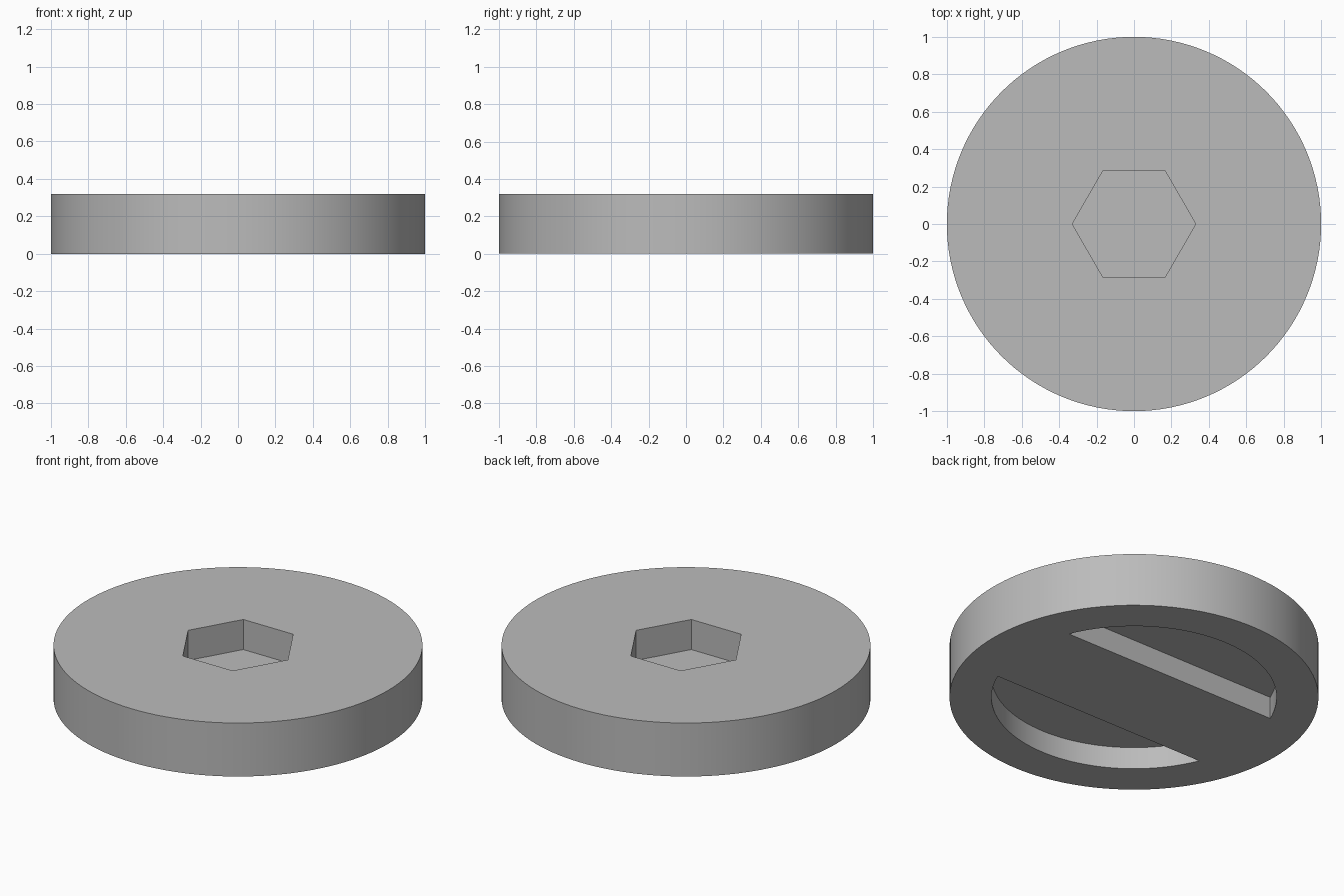
import bpy
import bmesh
from math import asin, cos, pi, sin

RADIUS, HEIGHT = 1.0, 0.32
POCKET_RADIUS, POCKET_DEPTH = 0.773, 0.132
BAR_HALF = 0.3
HEX_RADIUS, HEX_DEPTH = 0.33, 0.18
OVERCUT = 0.1

if "Cube" in bpy.data.objects:
    bpy.data.objects.remove(bpy.data.objects["Cube"], do_unlink=True)

grey = bpy.data.materials.new("grey")
grey.use_nodes = True
colour = (0.5, 0.5, 0.5, 1)
grey.diffuse_color = colour
grey.node_tree.nodes["Principled BSDF"].inputs["Base Color"].default_value = colour


def arc(radius, start, end, steps):
    """Points along an arc, both ends included."""
    angles = [start + (end - start) * i / steps for i in range(steps + 1)]
    return [(radius * cos(a), radius * sin(a)) for a in angles]


def prism(name, outline, bottom, top):
    """Extrude a flat outline from bottom to top."""
    bm = bmesh.new()
    face = bm.faces.new([bm.verts.new((x, y, bottom)) for x, y in outline])
    extruded = bmesh.ops.extrude_face_region(bm, geom=[face], use_keep_orig=True)["geom"]
    raised = [v for v in extruded if isinstance(v, bmesh.types.BMVert)]
    bmesh.ops.translate(bm, verts=raised, vec=(0, 0, top - bottom))
    bmesh.ops.recalc_face_normals(bm, faces=bm.faces)
    mesh = bpy.data.meshes.new(name)
    bm.to_mesh(mesh)
    bm.free()
    mesh.materials.append(grey)
    obj = bpy.data.objects.new(name, mesh)
    bpy.context.collection.objects.link(obj)
    return obj


# Round disc
disc = prism("disc", arc(RADIUS, 0, 2 * pi, 128)[:-1], 0, HEIGHT)

# Hexagonal socket in the top
cutters = [prism("hex_socket_cutter", arc(HEX_RADIUS, 0, 2 * pi, 6)[:-1],
                 HEIGHT - HEX_DEPTH, HEIGHT + OVERCUT)]

# Two half-moon pockets underneath, leaving a grip bar between them
corner = asin(BAR_HALF / POCKET_RADIUS)
for name, turn in (("back", 0), ("front", pi)):
    outline = arc(POCKET_RADIUS, turn + corner, turn + pi - corner, 48)
    cutters.append(prism(name + "_pocket_cutter", outline, -OVERCUT, POCKET_DEPTH))

bpy.context.view_layer.objects.active = disc
for cutter in cutters:
    cutter.hide_render = True
    cut = disc.modifiers.new(cutter.name, "BOOLEAN")
    cut.operation, cut.solver, cut.object = "DIFFERENCE", "EXACT", cutter
    bpy.ops.object.modifier_apply(modifier=cut.name)
    bpy.data.objects.remove(cutter, do_unlink=True)

# Smooth round walls with sharp rims
bpy.ops.object.select_all(action="DESELECT")
disc.select_set(True)
bpy.ops.object.shade_smooth_by_angle(angle=pi / 6)
